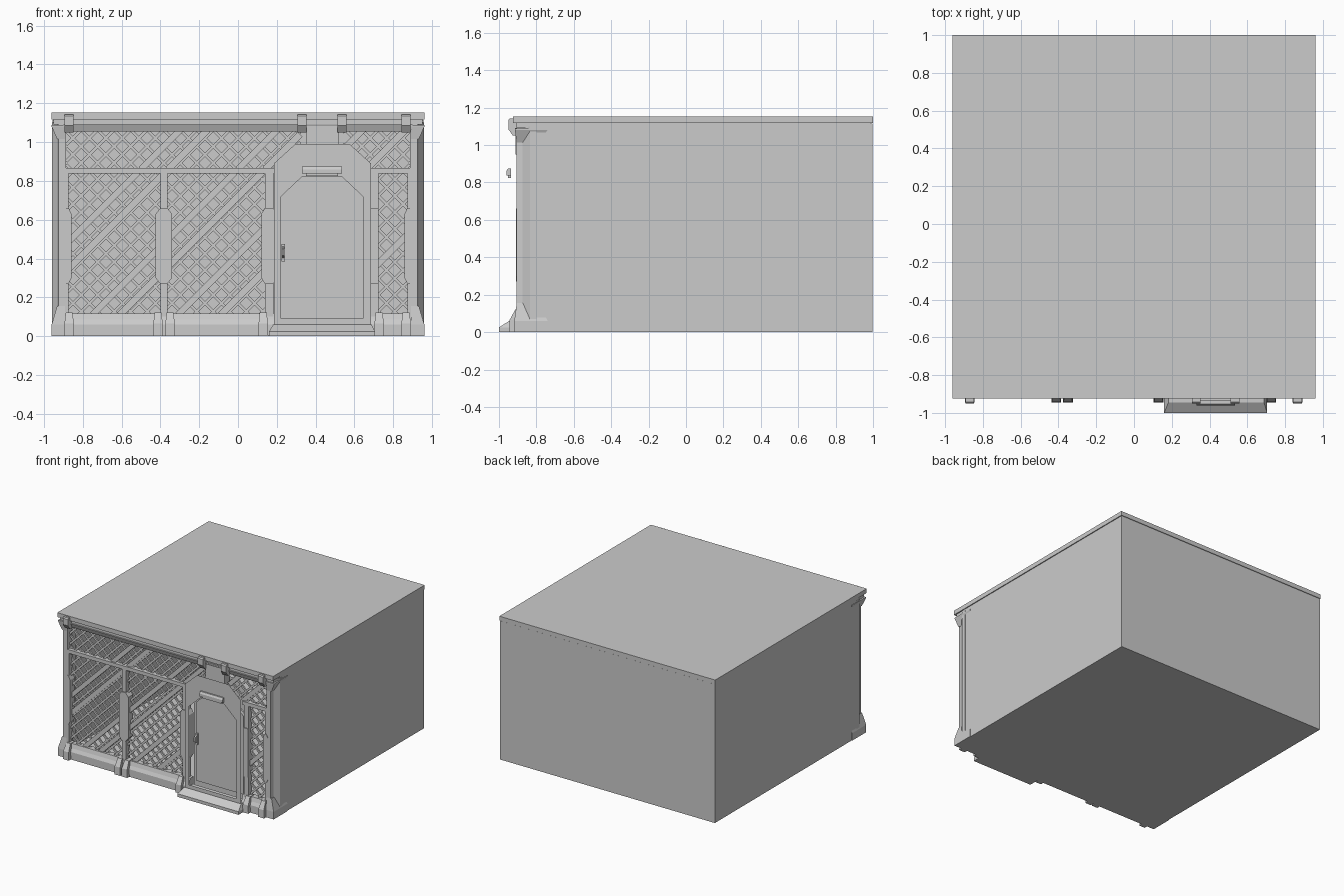
import bpy, bmesh, math

if "Cube" in bpy.data.objects:
    bpy.data.objects.remove(bpy.data.objects["Cube"])


def make(name, solids):
    """Each solid is a pair of matching 3D loops, skinned and capped."""
    bm = bmesh.new()
    for a, b in solids:
        va = [bm.verts.new(p) for p in a]
        vb = [bm.verts.new(p) for p in b]
        n = len(va)
        bm.faces.new(va)
        bm.faces.new(vb)
        for i in range(n):
            j = (i + 1) % n
            bm.faces.new((va[i], va[j], vb[j], vb[i]))
    bmesh.ops.recalc_face_normals(bm, faces=bm.faces)
    me = bpy.data.meshes.new(name)
    bm.to_mesh(me)
    bm.free()
    ob = bpy.data.objects.new(name, me)
    bpy.context.collection.objects.link(ob)
    return ob


def rect(x0, x1, y0, y1, z):
    return [(x0, y0, z), (x1, y0, z), (x1, y1, z), (x0, y1, z)]


def box(name, x0, x1, y0, y1, z0, z1):
    return make(name, [(rect(x0, x1, y0, y1, z0), rect(x0, x1, y0, y1, z1))])


def plate(pts, y0, y1):
    """Front-view (x, z) outline extruded along y."""
    return [(x, y0, z) for x, z in pts], [(x, y1, z) for x, z in pts]


def rail(pts, x0, x1):
    """(y, z) section extruded along x."""
    return [(x0, y, z) for y, z in pts], [(x1, y, z) for y, z in pts]


# Room shell and roof
box("floor", -0.955, 0.955, -0.9, 0.995, 0, 0.02)
box("back_wall", -0.955, 0.955, 0.975, 0.997, 0, 1.115)
for s in (-1, 1):
    x0, x1 = sorted((s * 0.93, s * 0.955))
    box("side_wall", x0, x1, -0.83, 0.997, 0, 1.115)
box("roof", -0.96, 0.96, -0.925, 1.0, 1.117, 1.152)
box("ceiling", -0.95, 0.95, -0.905, 0.99, 1.09, 1.117)

# Corner posts with chamfered outer edge and flared feet and capitals
post = [(0.885, -0.905), (0.925, -0.905), (0.93, -0.875), (0.957, -0.835),
        (0.957, -0.8), (0.885, -0.8)]
for s in (-1, 1):
    make("corner_post", [([(s * x, y, 0) for x, y in post],
                          [(s * x, y, 1.1) for x, y in post])])

    def flare(x, y0, y1, z):
        return rect(s * 0.89, s * x, y0, y1, z)
    make("post_foot", [(flare(0.96, -0.918, -0.74, 0), flare(0.96, -0.918, -0.74, 0.06)),
                       (flare(0.96, -0.918, -0.74, 0.06), flare(0.932, -0.905, -0.785, 0.155))])
    make("post_capital", [(flare(0.96, -0.915, -0.74, 1.088), flare(0.96, -0.915, -0.74, 1.08)),
                          (flare(0.96, -0.915, -0.74, 1.08), flare(0.932, -0.905, -0.79, 1.015))])

# Sill, middle rail and top beam
sill = [(-0.918, 0), (-0.918, 0.06), (-0.905, 0.085), (-0.895, 0.118), (-0.85, 0.118), (-0.85, 0)]
make("sill", [rail(sill, -0.9, 0.2), rail(sill, 0.67, 0.9)])
beam = [(-0.915, 1.09), (-0.9, 1.055), (-0.85, 1.055), (-0.85, 1.09)]
make("top_beam", [rail(beam, -0.9, 0.9)])
for x0, x1 in ((-0.89, 0.2), (0.67, 0.89)):
    box("middle_rail", x0, x1, -0.9, -0.855, 0.838, 0.867)

# Uprights, each with a wider chamfered sleeve at mid height
for x, w, sw in ((-0.382, 0.018, 0.042), (-0.88, 0.008, 0.022), (0.16, 0.022, 0.04),
                 (0.705, 0.02, 0.02), (0.88, 0.008, 0.022)):
    box("upright", x - w, x + w, -0.9, -0.855, 0.1, 0.85)
    sleeve = [(x - sw, 0.3), (x - w, 0.27), (x + w, 0.27), (x + sw, 0.3),
              (x + sw, 0.63), (x + w, 0.66), (x - w, 0.66), (x - sw, 0.63)]
    make("upright_sleeve", [plate(sleeve, -0.908, -0.85)])


# Diagonal lattice clipped to each opening
def bar(slope, c, w, win, y0, y1):
    x0, x1, z0, z1 = win
    ends = sorted(((z0 - c) / slope, (z1 - c) / slope))
    a, b = max(x0, ends[0]), min(x1, ends[1])
    if b - a < 0.012:
        return None
    d = w * 0.5 * math.sqrt(0.5)
    za, zb = slope * a + c, slope * b + c
    return plate([(a - d * slope, za + d), (a + d * slope, za - d),
                  (b + d * slope, zb - d), (b - d * slope, zb + d)], y0, y1)


windows = [(-0.885, -0.39, 0.11, 0.845), (-0.375, 0.165, 0.11, 0.845),
           (0.715, 0.885, 0.11, 0.845), (-0.885, 0.32, 0.86, 1.065),
           (0.54, 0.885, 0.86, 1.065)]
lattice, braces = [], []
for win in windows:
    for k in range(-14, 26):
        for slope, y in ((1, -0.878), (-1, -0.872)):
            lattice.append(bar(slope, k * 0.085, 0.016, win, y, y + 0.012))
    for c in (1.36, 1.22, 0.86, 0.72, 0.42, 0.2, -0.35):
        braces.append(bar(1, c, 0.034, win, -0.886, -0.862))
make("lattice", [s for s in lattice if s])
make("lattice_braces", [s for s in braces if s])

# Clamps gripping the sill and the roof edge
for x in (-0.87, -0.412, -0.35, 0.13, 0.727, 0.866):
    make("sill_clamp", [
        (rect(x - 0.026, x + 0.026, -0.945, -0.86, 0), rect(x - 0.024, x + 0.024, -0.943, -0.86, 0.065)),
        (rect(x - 0.024, x + 0.024, -0.943, -0.86, 0.065), rect(x - 0.018, x + 0.018, -0.912, -0.86, 0.122))])
clamp = [(-0.86, 1.05), (-0.925, 1.05), (-0.95, 1.085), (-0.95, 1.135), (-0.942, 1.143), (-0.86, 1.143)]
for x in (-0.87, 0.33, 0.535, 0.866):
    make("roof_clamp", [rail(clamp, x - 0.023, x + 0.023)])

# Door surround: frame outline with a matching opening
outer = [(0.185, 0.03), (0.685, 0.03), (0.685, 0.89), (0.575, 0.99), (0.295, 0.99), (0.185, 0.89)]
inner = [(0.222, 0.09), (0.643, 0.09), (0.643, 0.72), (0.537, 0.82), (0.328, 0.82), (0.222, 0.72)]
segments = []
for i in range(6):
    j = (i + 1) % 6
    segments.append(plate([outer[i], outer[j], inner[j], inner[i]], -0.94, -0.82))
frame = make("door_frame", segments)
bm = bmesh.new()
bm.from_mesh(frame.data)
bmesh.ops.remove_doubles(bm, verts=bm.verts, dist=0.0005)
seams = [f for f in bm.faces if any(g is not f and set(g.verts) == set(f.verts) for g in bm.faces)]
bmesh.ops.delete(bm, geom=seams, context='FACES_ONLY')
seams = [f for f in bm.faces if abs(f.normal.y) < 0.1
         and any(len(e.link_faces) > 2 for e in f.edges)]
bmesh.ops.delete(bm, geom=seams, context='FACES_ONLY')
bmesh.ops.recalc_face_normals(bm, faces=bm.faces)
bm.to_mesh(frame.data)
bm.free()
make("door", [plate(inner, -0.85, -0.825)])
box("door_header", 0.35, 0.52, -0.912, -0.85, 0.95, 1.1)
make("door_step", [
    (rect(0.16, 0.705, -1.0, -0.86, 0), rect(0.16, 0.705, -1.0, -0.86, 0.025)),
    (rect(0.16, 0.705, -1.0, -0.86, 0.025), rect(0.182, 0.688, -0.945, -0.86, 0.06))])

# Lamp hood above the door
hood = [(-0.935, 0.875), (-0.952, 0.875), (-0.96, 0.86), (-0.96, 0.838), (-0.935, 0.838)]
make("door_lamp", [rail(hood, 0.33, 0.535)])
box("door_lamp_lens", 0.35, 0.515, -0.952, -0.935, 0.825, 0.84)

# Door handle: back plate and pull
box("handle_plate", 0.224, 0.242, -0.858, -0.845, 0.385, 0.475)
pull = [(-0.85, 0.40), (-0.885, 0.415), (-0.885, 0.45), (-0.85, 0.465)]
make("door_handle", [rail(pull, 0.226, 0.238)])
